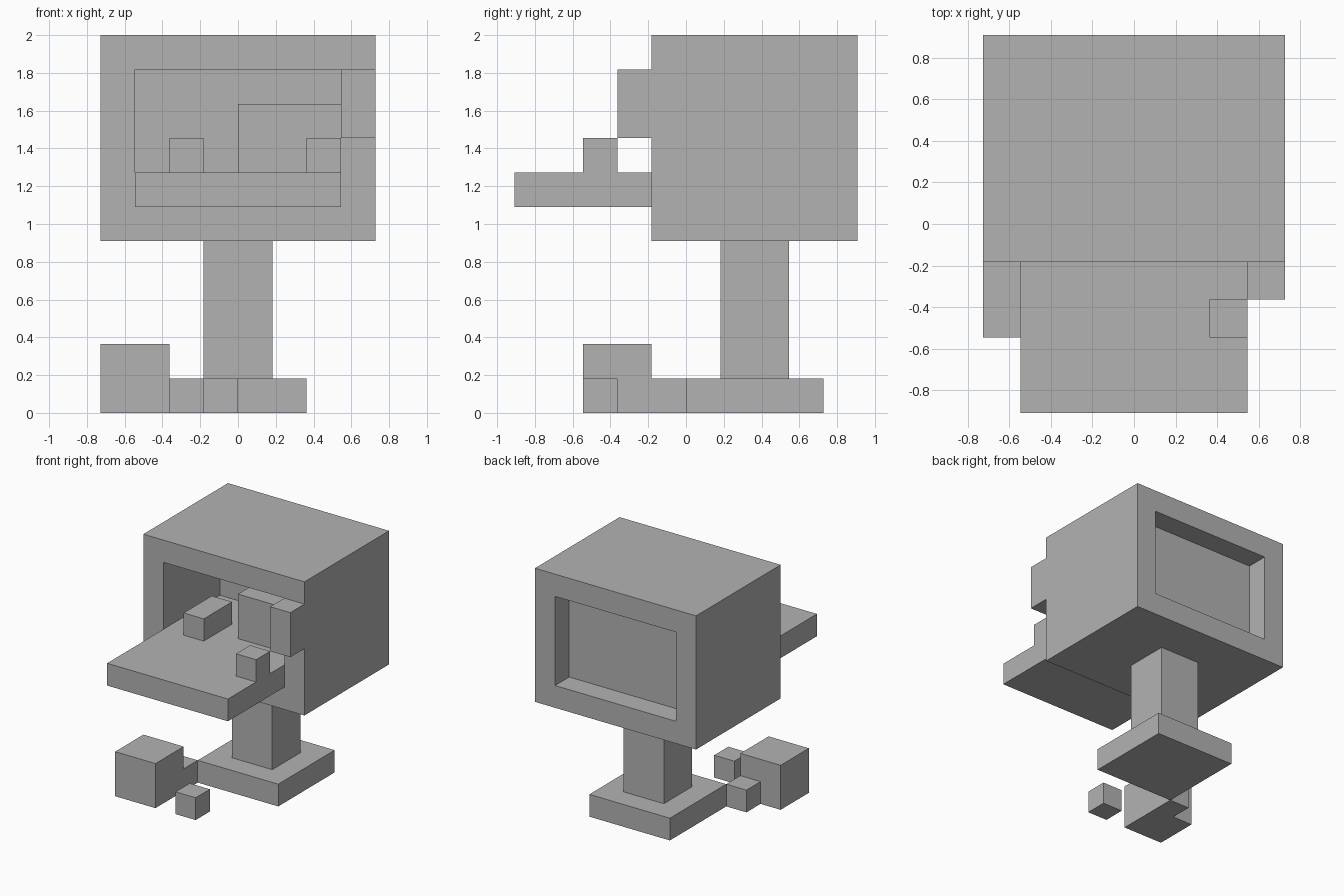
import bpy

old = bpy.data.objects.get("Cube")
if old:
    bpy.data.objects.remove(old, do_unlink=True)

U = 2 / 11  # one grid block

grey = bpy.data.materials.new("plain grey")
grey.use_nodes = True
colour = (0.45, 0.45, 0.45, 1)
grey.diffuse_color = colour
grey.node_tree.nodes["Principled BSDF"].inputs["Base Color"].default_value = colour


def box(name, x, y, z):
    """Box spanning the given (low, high) block ranges."""
    bpy.ops.mesh.primitive_cube_add(size=1)
    ob = bpy.context.object
    ob.name = ob.data.name = name
    spans = (x, y, z)
    for v in ob.data.vertices:
        v.co = [U * (s[0] if c < 0 else s[1]) for c, s in zip(v.co, spans)]
    ob.data.materials.append(grey)
    return ob


def cut(target, cutter):
    """Carve the cutter out of the target and discard it."""
    mod = target.modifiers.new("cut", 'BOOLEAN')
    mod.operation = 'DIFFERENCE'
    mod.solver = 'EXACT'
    mod.object = cutter
    cutter.hide_render = True
    bpy.ops.object.select_all(action='DESELECT')
    bpy.context.view_layer.objects.active = target
    target.select_set(True)
    bpy.ops.object.modifier_apply(modifier=mod.name)
    bpy.data.objects.remove(cutter, do_unlink=True)


# Housing with an open front room and a shallow back recess
housing = box("housing", (-4, 4), (-1, 5), (5, 11))
cut(housing, box("room_cutter", (-3, 3), (-2, 3), (7, 10)))
cut(housing, box("recess_cutter", (-3, 3), (4, 6), (6, 10)))

# Stand
box("stand_post", (-1, 1), (1, 3), (1, 5))
box("stand_base", (-2, 2), (0, 4), (0, 1))

# Front tray, its block, and the bracket on the housing
box("tray", (-3, 3), (-5, -1), (6, 7))
box("tray_block", (2, 3), (-3, -2), (7, 8))
box("front_bracket", (3, 4), (-2, -1), (8, 10))

# Blocks inside the room
box("room_low_block", (-2, -1), (-1, 1), (7, 8))
box("room_tall_block", (0, 3), (0, 2), (7, 9))

# Loose blocks on the ground
box("ground_large_block", (-4, -2), (-3, -1), (0, 2))
box("ground_link_block", (-3, -2), (-1, 0), (0, 1))
box("ground_small_block", (-1, 0), (-3, -2), (0, 1))
